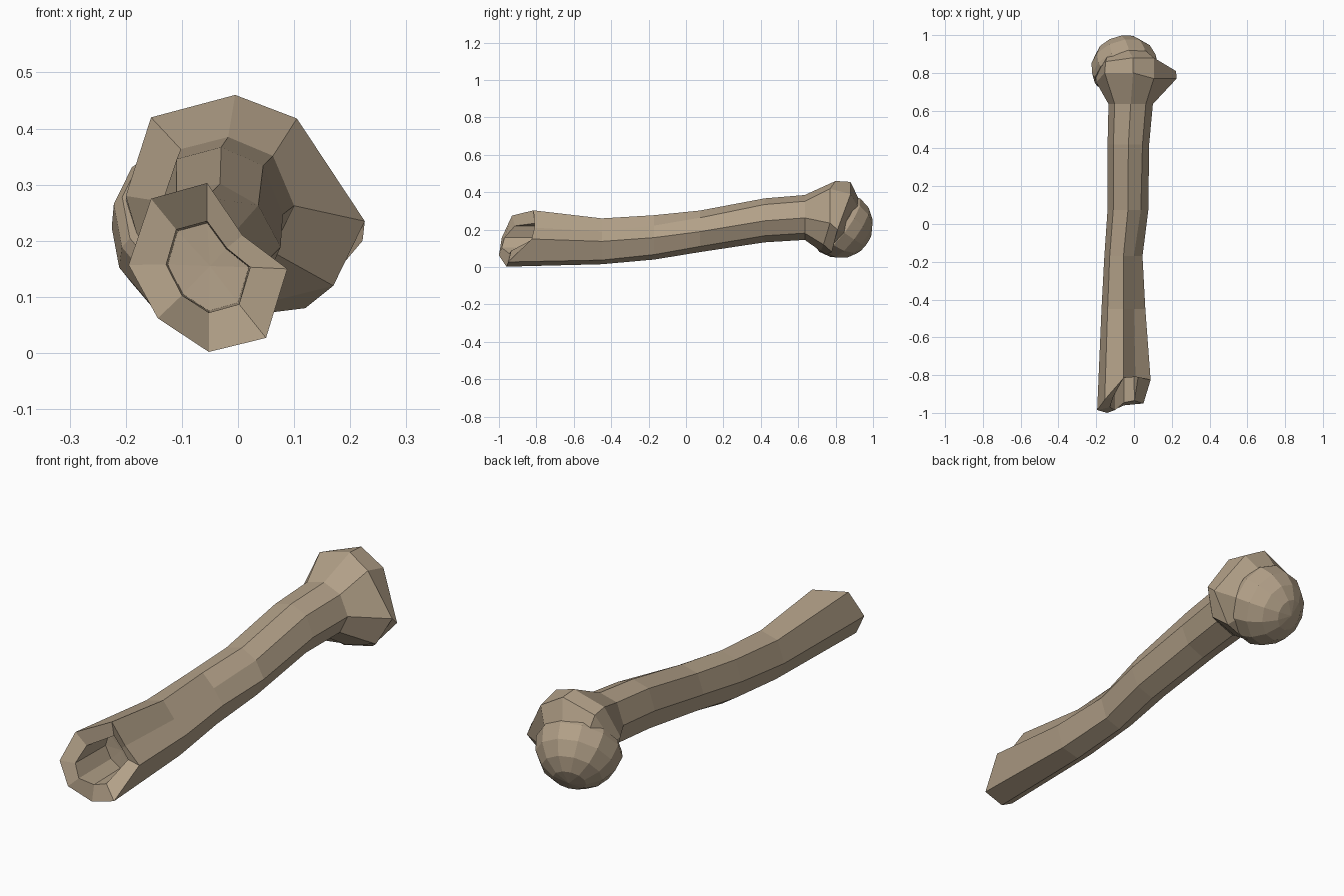
import bpy, bmesh, math
from mathutils import Vector

if "Cube" in bpy.data.objects:
    bpy.data.objects.remove(bpy.data.objects["Cube"])

mat = bpy.data.materials.new("aged bone")
mat.diffuse_color = (0.445, 0.352, 0.246, 1)
mat.use_nodes = True
mat.node_tree.nodes["Principled BSDF"].inputs["Base Color"].default_value = mat.diffuse_color


def finish(bm, name):
    bmesh.ops.recalc_face_normals(bm, faces=bm.faces)
    me = bpy.data.meshes.new(name)
    bm.to_mesh(me)
    bm.free()
    me.materials.append(mat)
    ob = bpy.data.objects.new(name, me)
    bpy.context.collection.objects.link(ob)
    return ob


def loft(bm, rings):
    """Skin a list of closed rings with quads; returns vertex rings."""
    vr = [[bm.verts.new(p) for p in r] for r in rings]
    for a, b in zip(vr, vr[1:]):
        n = len(a)
        for i in range(n):
            j = (i + 1) % n
            bm.faces.new((a[i], a[j], b[j], b[i]))
    return vr


def fan(bm, ring, p):
    c = bm.verts.new(p)
    for i in range(len(ring)):
        bm.faces.new((ring[i], ring[(i + 1) % len(ring)], c))


# Jagged broken end: outer rim, then inner rim of the marrow hollow
rim = [(-.155, -.93, .275), (-.055, -.815, .303), (.008, -.81, .21), (.088, -.825, .15),
       (.05, -.95, .027), (-.052, -.96, .002), (-.143, -1.0, .062), (-.195, -.985, .157)]
inner_xz = [(-.11, .22), (-.055, .235), (-.02, .187), (.022, .153),
            (.002, .087), (-.052, .072), (-.1, .103), (-.128, .158)]
inner = [(x, r[1] + .015, z) for (x, z), r in zip(inner_xz, rim)]
floor = [(-.05 + (x + .05) * .96, -.76, .155 + (z - .155) * .96) for x, z in inner_xz]

# Octagonal shaft sections, blended from the broken shape to the neck shape
end_sec = [(.14, .91), (.5, 1), (.72, .69), (1, .5), (.87, .08), (.5, 0), (.18, .2), (0, .52)]
neck_sec = [(.14, .91), (.5, 1), (.84, .86), (1, .49), (.83, .15), (.45, 0), (.13, .15), (0, .52)]
stations = [  # y, x range, z range, blend
    (-.45, -.172, .06, .015, .26, .15), (-.17, -.157, .045, .04, .277, .45),
    (.075, -.14, .076, .08, .302, .8), (.42, -.14, .08, .132, .367, 1),
    (.635, -.135, .1, .145, .385, 1)]
shaft = []
for y, x0, x1, z0, z1, t in stations:
    shaft.append([(x0 + (x1 - x0) * (a[0] * (1 - t) + b[0] * t), y,
                   z0 + (z1 - z0) * (a[1] * (1 - t) + b[1] * t))
                  for a, b in zip(end_sec, neck_sec)])

# Knobbly head around the joint
swell = [(-.155, .80, .42), (-.005, .80, .46), (.105, .77, .418), (.226, .77, .235),
         (.17, .735, .12), (.03, .72, .085), (-.15, .725, .11), (-.2, .75, .28)]
crest = [(-.15, .86, .405), (-.005, .88, .455), (.105, .88, .39), (.222, .81, .2),
         (.12, .78, .08), (.0, .75, .065), (-.165, .75, .11), (-.2, .80, .27)]
centre = Vector((-.047, .822, .224))
axis = Vector((-.25, .78, -.57)).normalized()
seam = []
for p in crest:
    d = Vector(p) - centre
    d = (d - axis * d.dot(axis)).normalized()
    seam.append(centre + d * .168 + axis * .005)

bm = bmesh.new()
vr = loft(bm, [floor, inner, rim] + shaft + [swell, crest, seam])
fan(bm, vr[0], (-.05, -.755, .155))
fan(bm, vr[-1], centre)
finish(bm, "bone_shaft_and_head")

# Joint ball: faceted half sphere on the tilted seam plane
R, SEG, ROWS = .181, 12, 4
u = axis.orthogonal().normalized()
v = axis.cross(u)


def circle(r, h):
    return [centre + axis * h + (u * math.cos(a) + v * math.sin(a)) * r
            for a in (2 * math.pi * i / SEG for i in range(SEG))]


rows = [circle(R * .95, -.025)]
rows += [circle(R * math.cos(k * math.pi / 2 / ROWS), R * .98 * math.sin(k * math.pi / 2 / ROWS))
         for k in range(ROWS)]
bm = bmesh.new()
vr = loft(bm, rows)
fan(bm, vr[0], centre - axis * .025)
fan(bm, vr[-1], centre + axis * R * .98)
finish(bm, "joint_ball")
